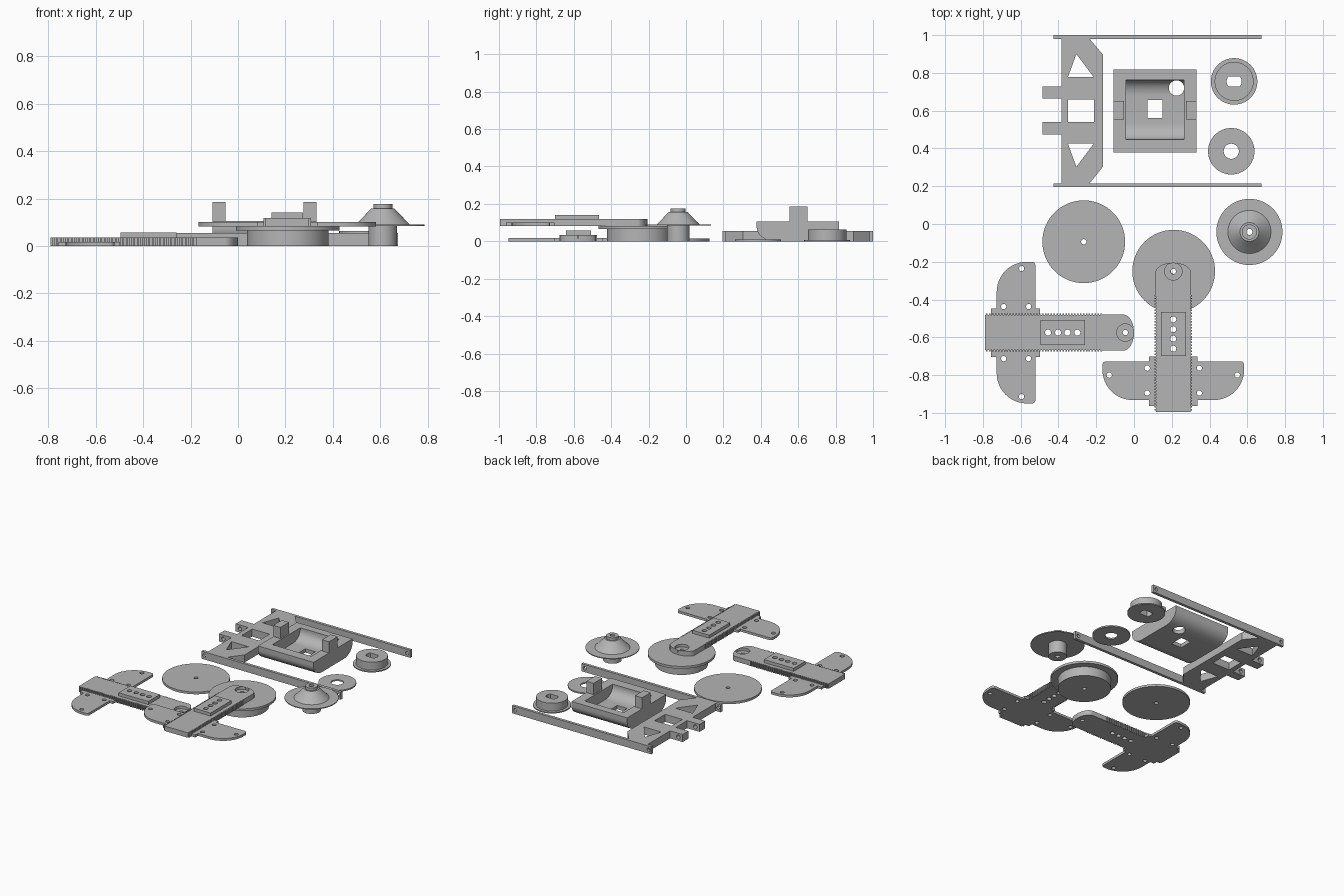
import bpy, bmesh, math
from mathutils import Matrix, Vector

if "Cube" in bpy.data.objects:
    bpy.data.objects.remove(bpy.data.objects["Cube"])

grey = bpy.data.materials.new("plain_grey")
grey.diffuse_color = (0.46, 0.46, 0.46, 1)
grey.use_nodes = True
grey.node_tree.nodes["Principled BSDF"].inputs["Base Color"].default_value = grey.diffuse_color


def circle(x, y, r, n=28):
    return [(x + r * math.cos(2 * math.pi * i / n), y + r * math.sin(2 * math.pi * i / n)) for i in range(n)]


def rect(x0, x1, y0, y1):
    return [(x0, y0), (x1, y0), (x1, y1), (x0, y1)]


def arc(x, y, rx, ry, a0, a1, n=12):
    return [(x + rx * math.cos(math.radians(a0 + (a1 - a0) * i / n)),
             y + ry * math.sin(math.radians(a0 + (a1 - a0) * i / n))) for i in range(n + 1)]


def finish(name, bm, matrix=Matrix()):
    bmesh.ops.remove_doubles(bm, verts=bm.verts, dist=1e-5)
    bmesh.ops.recalc_face_normals(bm, faces=bm.faces)
    bm.transform(matrix)
    me = bpy.data.meshes.new(name)
    bm.to_mesh(me)
    bm.free()
    me.materials.append(grey)
    ob = bpy.data.objects.new(name, me)
    bpy.context.collection.objects.link(ob)
    return ob


def plate(name, z0, z1, outline, holes=(), matrix=Matrix()):
    """Flat outline with holes, extruded from z0 to z1."""
    cu = bpy.data.curves.new(name, 'CURVE')
    cu.dimensions = '2D'
    cu.fill_mode = 'BOTH'
    cu.extrude = (z1 - z0) / 2
    for loop in (outline, *holes):
        sp = cu.splines.new('POLY')
        sp.points.add(len(loop) - 1)
        for p, (x, y) in zip(sp.points, loop):
            p.co = (x, y, 0, 1)
        sp.use_cyclic_u = True
    tmp = bpy.data.objects.new(name + "_tmp", cu)
    bpy.context.collection.objects.link(tmp)
    bpy.context.view_layer.update()
    me = tmp.to_mesh()
    bm = bmesh.new()
    bm.from_mesh(me)
    tmp.to_mesh_clear()
    bpy.data.objects.remove(tmp)
    bpy.data.curves.remove(cu)
    return finish(name, bm, matrix @ Matrix.Translation((0, 0, (z0 + z1) / 2)))


def lathe(name, profile, x, y, n=64):
    """Closed (radius, z) profile turned about a vertical axis."""
    bm = bmesh.new()
    rings = [[bm.verts.new((r * math.cos(2 * math.pi * i / n), r * math.sin(2 * math.pi * i / n), z))
              for r, z in profile] for i in range(n)]
    k = len(profile)
    for i in range(n):
        a, b = rings[i], rings[(i + 1) % n]
        for j in range(k):
            bm.faces.new((a[j], b[j], b[(j + 1) % k], a[(j + 1) % k]))
    return finish(name, bm, Matrix.Translation((x, y, 0)))


def cut(ob, cutter):
    mod = ob.modifiers.new("cut", 'BOOLEAN')
    mod.operation = 'DIFFERENCE'
    mod.solver = 'EXACT'
    mod.object = cutter
    bpy.context.view_layer.update()
    me = bpy.data.meshes.new_from_object(ob.evaluated_get(bpy.context.evaluated_depsgraph_get()))
    ob.modifiers.clear()
    ob.data = me
    bpy.data.objects.remove(cutter)


# maps a flat (a, b) outline to (y, z) and its depth to x
YZ = Matrix(((0, 0, 1, 0), (1, 0, 0, 0), (0, 1, 0, 0), (0, 0, 0, 1)))
# maps a flat (a, b) outline to (x, z) and its depth to y
XZ = Matrix(((1, 0, 0, 0), (0, 0, 1, 0), (0, 1, 0, 0), (0, 0, 0, 1)))

# Chassis: two drilled side rails, a pierced cross plate and two drilled lugs
H = 0.054
for name, y in (("front_rail", 0.195), ("back_rail", 0.98)):
    plate(name, y, y + 0.02, rect(-0.425, 0.675, 0, H),
          [circle(-0.405, H / 2, 0.012, 16), circle(0.65, H / 2, 0.012, 16)], XZ)
plate("cross_plate", 0, H,
      [(-0.385, 0.215), (-0.235, 0.215), (-0.163, 0.305), (-0.163, 0.895), (-0.235, 0.98), (-0.385, 0.98)],
      [rect(-0.35, -0.213, 0.54, 0.66),
       [(-0.35, 0.777), (-0.213, 0.777), (-0.305, 0.9)],
       [(-0.35, 0.425), (-0.213, 0.425), (-0.305, 0.303)]])
for name, y in (("front_lug", 0.475), ("back_lug", 0.665)):
    plate(name, y, y + 0.064, rect(-0.484, -0.385, 0, H), [circle(-0.45, H / 2, 0.014, 16)], XZ)

# Cradle: rounded trough body with a scooped pocket, two holes and two posts
cradle = plate("cradle", -0.108, 0.332,
               [(0.818, 0.106), (0.378, 0.106)] + arc(0.478, 0.075, 0.1, 0.075, 180, 270)
               + arc(0.718, 0.075, 0.1, 0.075, 270, 360), (), YZ)
cut(cradle, plate("pocket_cutter", -0.042, 0.266,
                  [(0.763, 0.14), (0.448, 0.14)] + arc(0.533, 0.095, 0.085, 0.068, 180, 270)
                  + arc(0.678, 0.095, 0.085, 0.068, 270, 360), (), YZ))
cut(cradle, plate("square_cutter", -0.1, 0.2, rect(0.072, 0.152, 0.56, 0.657)))
cut(cradle, plate("round_cutter", -0.1, 0.2, circle(0.225, 0.72, 0.041)))
for name, x in (("left_post", -0.108), ("right_post", 0.276)):
    plate(name, 0.1, 0.186, rect(x, x + 0.056, 0.553, 0.65))

# Flanged hub with a flat-sided slot, and a washer
slot = arc(0.53, 0.755, 0.04, 0.04, -42, 42, 8) + arc(0.53, 0.755, 0.04, 0.04, 138, 222, 8)
plate("hub_flange", 0, 0.008, circle(0.53, 0.755, 0.123, 64), [slot])
plate("hub_drum", 0.008, 0.064, circle(0.53, 0.755, 0.103, 64), [slot])
lathe("washer", [(0.04, 0), (0.123, 0), (0.123, 0.01), (0.04, 0.01)], 0.515, 0.385)

# Flat disc, stepped pulley and cone wheel
lathe("flat_disc", [(0.014, 0), (0.219, 0), (0.219, 0.016), (0.014, 0.016)], -0.266, -0.094)
lathe("pulley", [(0.014, 0), (0.172, 0), (0.172, 0.066), (0.219, 0.066), (0.219, 0.083), (0.014, 0.083)],
      0.21, -0.25)
lathe("cone_wheel", [(0.016, 0), (0.06, 0), (0.06, 0.085), (0.175, 0.085), (0.175, 0.091), (0.114, 0.091),
                     (0.106, 0.098), (0.05, 0.157), (0.04, 0.157), (0.04, 0.176), (0.016, 0.176)], 0.611, -0.042)


def mirrored(half):
    """Close an outline given its upper half from right to left."""
    return half + [(x, -y) for x, y in reversed(half)]


def arm(prefix, matrix):
    """Serrated arm along x, with its rounded tip at x = 0."""
    # Toothed beam with a rounded tip and a counterbored pivot hole
    half = arc(-0.055, 0, 0.055, 0.095, 4, 90) + [(-0.17, 0.095)]
    pitch, count = 0.0155, 40
    for i in range(count):
        x = -0.17 - i * pitch
        half += [(x, 0.1), (x - pitch * 0.5, 0.1), (x - pitch * 0.5, 0.092), (x - pitch, 0.092)]
    pad_holes = [circle(x, 0, 0.016, 20) for x in (-0.455, -0.402, -0.352, -0.3)]
    beam = plate(prefix + "_beam", 0, 0.035, mirrored(half),
                 [circle(-0.046, 0, 0.014, 20)] + pad_holes, matrix)
    cut(beam, plate("bore_cutter", 0.016, 0.06, circle(-0.046, 0, 0.046), (), matrix))
    # Raised pad with four holes
    plate(prefix + "_pad", 0.035, 0.057, rect(-0.495, -0.26, -0.066, 0.066), pad_holes, matrix)
    # Rounded wing on each side
    for side, s in (("left", 1), ("right", -1)):
        wing = [(-0.497, 0.09), (-0.497, 0.128), (-0.522, 0.128), (-0.522, 0.36)]
        wing += arc(-0.54, 0.357, 0.018, 0.018, 0, 90, 4)
        wing += arc(-0.567, 0.215, 0.16, 0.16, 90, 180)
        wing += [(-0.727, 0.128), (-0.758, 0.128), (-0.758, 0.09)]
        holes = [circle(x, s * y, 0.014, 20) for x, y in ((-0.595, 0.339), (-0.69, 0.138), (-0.558, 0.138))]
        plate(f"{prefix}_{side}_wing", 0, 0.017, [(x, s * y) for x, y in wing], holes, matrix)


arm("lower_arm", Matrix.Translation((0, -0.575, 0)))
arm("upper_arm", Matrix.Translation((0.208, -0.205, 0.083)) @ Matrix.Rotation(math.pi / 2, 4, 'Z'))

# Smooth round walls, keep edges sharp
for ob in bpy.data.objects:
    ob.select_set(True)
    bpy.context.view_layer.objects.active = ob
bpy.ops.object.shade_smooth_by_angle(angle=math.radians(30))
